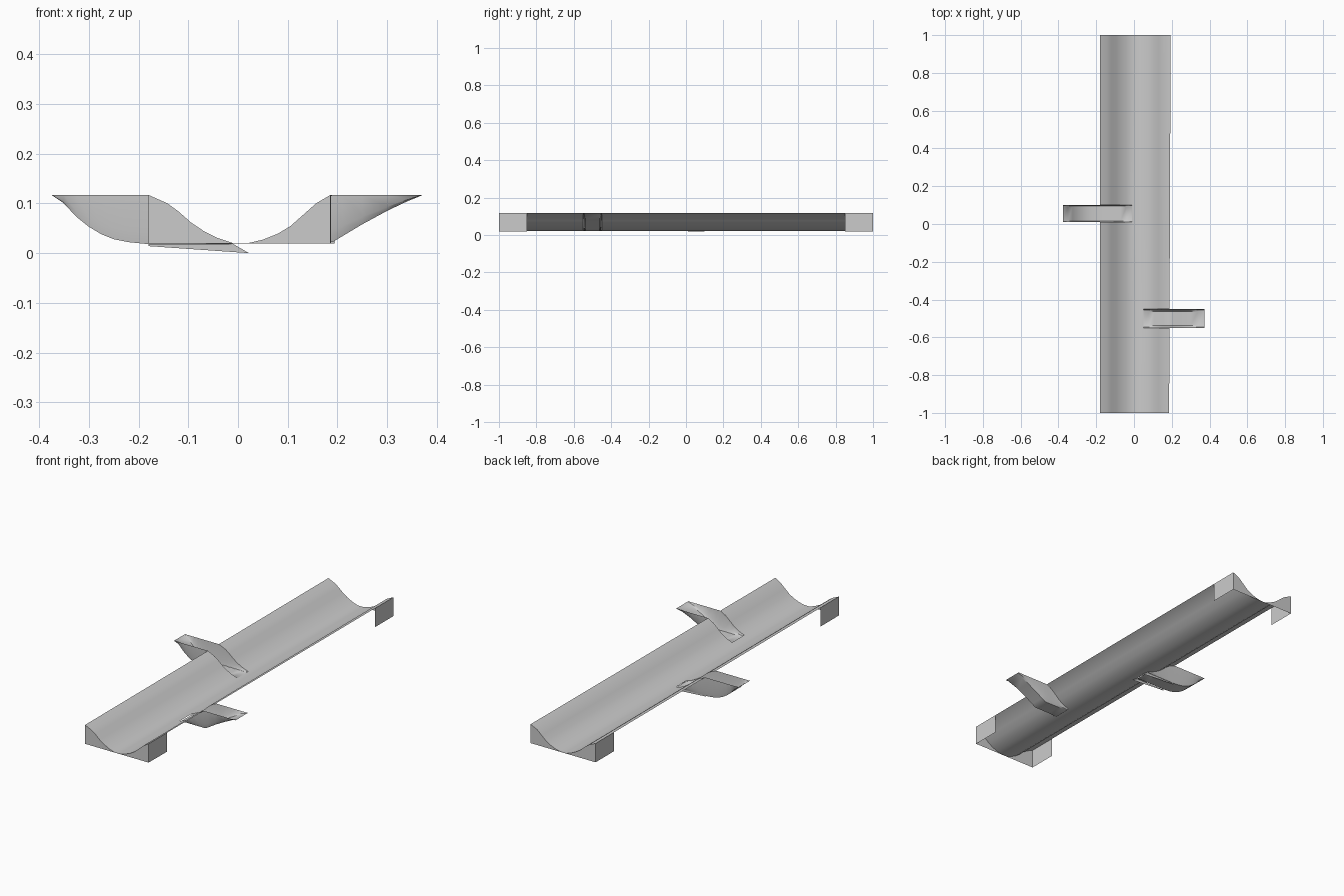
import bpy

if "Cube" in bpy.data.objects:
    bpy.data.objects.remove(bpy.data.objects["Cube"])

# Trough cross-section (x, z), left rim to right rim
PROFILE = [(-.18, .117), (-.142, .1), (-.12, .084), (-.095, .062), (-.07, .045),
           (-.04, .03), (-.01, .02), (.02, .02), (.05, .027), (.08, .039),
           (.105, .054), (.13, .076), (.157, .1), (.19, .117)]
BASE = .019
L_BAND = (.01, .1)
R_BAND = (-.55, -.45)


def make(name, verts, faces, smooth=True):
    mesh = bpy.data.meshes.new(name)
    mesh.from_pydata(verts, [], faces)
    obj = bpy.data.objects.new(name, mesh)
    bpy.context.collection.objects.link(obj)
    if smooth:
        bpy.ops.object.select_all(action='DESELECT')
        obj.select_set(True)
        bpy.context.view_layer.objects.active = obj
        bpy.ops.object.shade_smooth_by_angle(angle=.6)
    return obj


def loft(name, rows, skip=lambda a, b: False):
    n = len(rows[0])
    faces = [(j * n + i, j * n + i + 1, (j + 1) * n + i + 1, (j + 1) * n + i)
             for j in range(len(rows) - 1) for i in range(n - 1)
             if not skip(i, j)]
    return make(name, [p for r in rows for p in r], faces)


def interp(pts, x):
    if x <= pts[0][0]:
        return pts[0][1]
    for (a, za), (b, zb) in zip(pts, pts[1:]):
        if x <= b:
            return za + (zb - za) * (x - a) / (b - a)
    return pts[-1][1]


def edge(x, y):
    # the right rim widens slightly towards the back
    return x + .004 * y if x > .18 else x


# Main trough, with openings where the side chutes join
YS = [-1, -.85, R_BAND[0], R_BAND[1], L_BAND[0], L_BAND[1], .85, 1]


def opening(i, j):
    mid = (PROFILE[i][0] + PROFILE[i + 1][0]) / 2
    return (YS[j] == R_BAND[0] and mid > .05) or (YS[j] == L_BAND[0] and mid < -.01)


loft("trough", [[(edge(x, y), y, z) for x, z in PROFILE] for y in YS], opening)

# End plates and short side skirts
for s, label in ((-1, "front"), (1, "back")):
    loft(label + "_end_plate",
         [[(edge(x, s), s, z) for x, z in PROFILE],
          [(edge(x, s), s, BASE) for x, z in PROFILE]])
    for x, side in ((-.18, "left"), (.19, "right")):
        loft(label + "_" + side + "_skirt",
             [[(edge(x, y), y, z) for y in (s, s * .85)] for z in (BASE, .117)])


# Side chutes: floor between two walls that rise to the trough surface
def chute(name, floor, band, inset, dips=(0, 0)):
    xs = {x for x, z in floor}
    xs |= {x for x, z in PROFILE if floor[0][0] < x < floor[-1][0]}
    y0, y1 = band
    rows = []
    for x in sorted(xs):
        f = interp(floor, x)
        t = max(f, interp(PROFILE, x))
        rows.append([(x, y0, t), (x, y0 + inset * .4, f + (t - f) * .25),
                     (x, y0 + inset, f), (x, y1 - inset, f),
                     (x, y1 - inset * .4, f + (t - f) * .25), (x, y1, t)])
    return loft(name, rows)


chute("left_chute",
      [(-.375, .117), (-.35, .1), (-.325, .073), (-.3, .053), (-.275, .038),
       (-.25, .028), (-.22, .022), (-.18, .018), (-.01, .018)], L_BAND, .006)
chute("right_chute",
      [(.05, .022), (.19, .022), (.21, .034), (.25, .058), (.3, .085),
       (.34, .104), (.372, .117)], R_BAND, .012)

# Thin fins under the left chute walls
for y in (.012, .092):
    make("chute_fin", [(-.18, y, .0185), (-.18, y, .014), (.022, y, 0), (-.01, y, .0185)],
         [(0, 1, 2, 3)], False)
